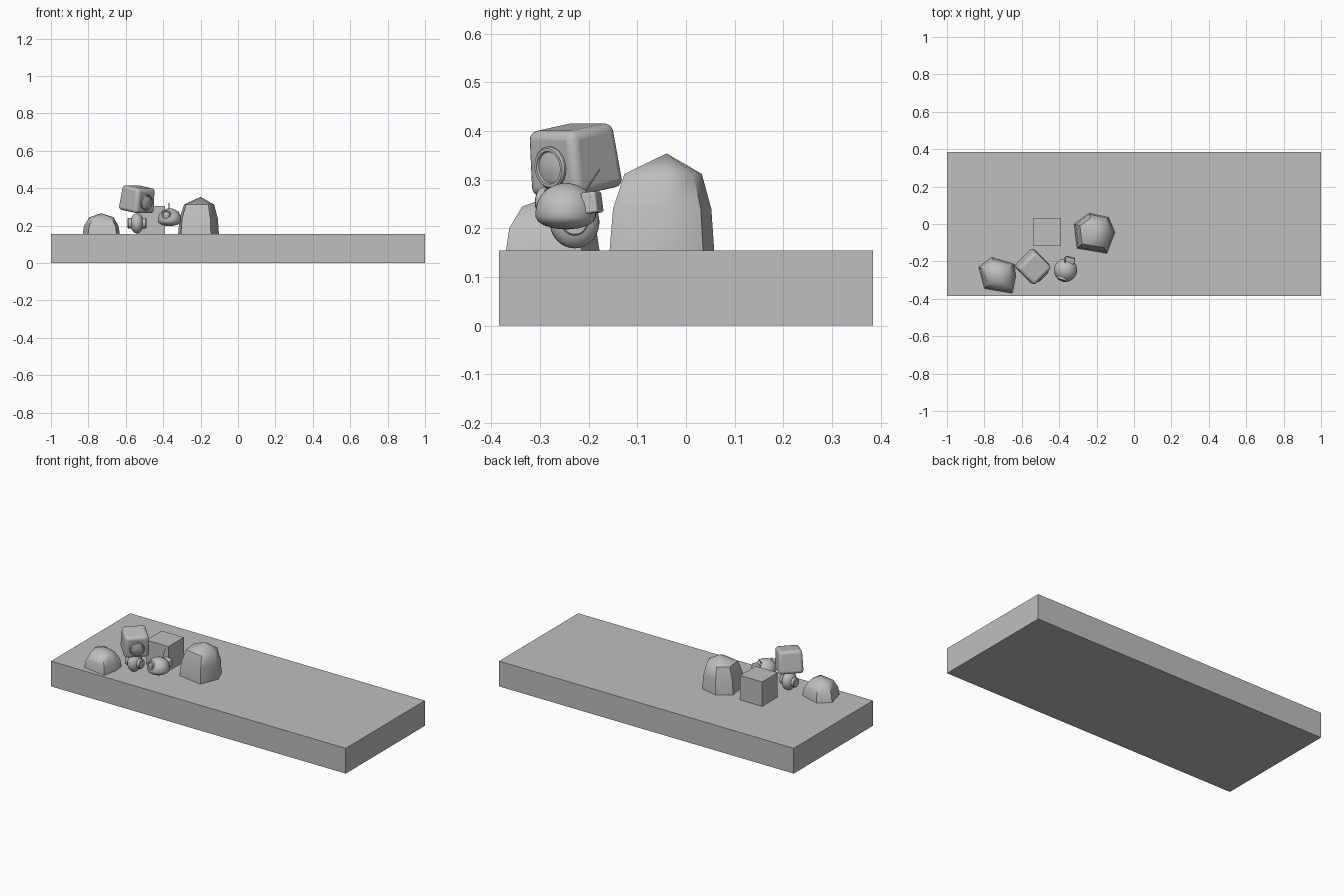
import bpy, math
from mathutils import Vector, Matrix

if "Cube" in bpy.data.objects:
    bpy.data.objects.remove(bpy.data.objects["Cube"])

grey = bpy.data.materials.new("plain grey")
grey.diffuse_color = (0.52, 0.52, 0.52, 1)
grey.use_nodes = True
grey.node_tree.nodes["Principled BSDF"].inputs["Base Color"].default_value = grey.diffuse_color


def finish(name, smooth=None):
    o = bpy.context.object
    o.name = name
    o.data.materials.append(grey)
    if smooth:
        bpy.ops.object.shade_smooth_by_angle(angle=math.radians(smooth))
    return o


def box(name, loc, size, rot=(0, 0, 0), bevel=0):
    bpy.ops.mesh.primitive_cube_add(size=1, location=loc, rotation=rot)
    o = finish(name)
    o.data.transform(Matrix.Diagonal((*size, 1)))
    if bevel:
        m = o.modifiers.new("bevel", 'BEVEL')
        m.width, m.segments = bevel, 4
        bpy.ops.object.shade_smooth_by_angle(angle=math.radians(40))
    return o


def ball(name, loc, radii):
    bpy.ops.mesh.primitive_uv_sphere_add(segments=32, ring_count=20, radius=1, location=loc)
    o = finish(name, 60)
    o.data.transform(Matrix.Diagonal((*radii, 1)))
    return o


def lathe(name, loc, axis, profile, n=32):
    """Turn (radius, height) points round an axis; both ends are closed."""
    q = Vector(axis).to_track_quat('Z', 'Y')
    verts, faces = [], []
    for r, h in profile:
        for i in range(n):
            a = 2 * math.pi * i / n
            verts.append(Vector(loc) + q @ Vector((r * math.cos(a), r * math.sin(a), h)))
    for k in range(len(profile) - 1):
        for i in range(n):
            j = (i + 1) % n
            faces.append((k*n + i, k*n + j, (k+1)*n + j, (k+1)*n + i))
    faces += [tuple(range(n))[::-1], tuple(range(len(verts) - n, len(verts)))]
    return mesh(name, verts, faces, 35)


def mesh(name, verts, faces, smooth):
    me = bpy.data.meshes.new(name)
    me.from_pydata(verts, [], faces)
    o = bpy.data.objects.new(name, me)
    bpy.context.collection.objects.link(o)
    bpy.ops.object.select_all(action='DESELECT')
    o.select_set(True)
    bpy.context.view_layer.objects.active = o
    return finish(name, smooth)


def rock(name, outline, rings, apex):
    """Loft an uneven outline up to an apex, shrinking ring by ring."""
    n = len(outline)
    verts, faces = [], []
    for z, s in rings:
        for x, y in outline:
            verts.append((apex[0] + (x - apex[0]) * s, apex[1] + (y - apex[1]) * s, z))
    verts.append(apex)
    for k in range(len(rings) - 1):
        for i in range(n):
            j = (i + 1) % n
            faces.append((k*n + i, k*n + j, (k+1)*n + j, (k+1)*n + i))
    top = (len(rings) - 1) * n
    faces += [(top + i, top + (i + 1) % n, len(verts) - 1) for i in range(n)]
    faces.append(tuple(range(n))[::-1])
    return mesh(name, verts, faces, 45)


# Platform and crate
box("platform", (0, 0, 0.0775), (2, 0.768, 0.155))
box("crate", (-0.465, -0.042, 0.23), (0.15, 0.15, 0.15))

# Boulders (outlines run anticlockwise)
rock("small_boulder",
     [(-0.80, -0.345), (-0.65, -0.37), (-0.632, -0.28), (-0.64, -0.215), (-0.76, -0.178), (-0.83, -0.23)],
     [(0.155, 1), (0.20, 0.93), (0.245, 0.65)], (-0.73, -0.275, 0.267))
rock("tall_boulder",
     [(-0.305, -0.13), (-0.145, -0.157), (-0.102, -0.045), (-0.135, 0.035), (-0.24, 0.058), (-0.32, 0.0)],
     [(0.155, 1), (0.24, 0.94), (0.312, 0.74)], (-0.20, -0.04, 0.354))

# Box-headed figure: tapered head turned to the front right and nodding
head_rot = Matrix.Rotation(math.radians(45), 4, 'Z') @ Matrix.Rotation(math.radians(9), 4, 'X')
head_pos = Vector((-0.538, -0.23, 0.342))
head = box("square_head", head_pos, (0.143, 0.143, 0.134), head_rot.to_euler(), 0.018)
for v in head.data.vertices:
    if v.co.z > 0:
        v.co.x *= 0.93
        v.co.y *= 0.90
face = head_rot @ Vector((0, -1, 0.06))
eye_ring = [(0.043, -0.008), (0.043, 0.004), (0.040, 0.008), (0.034, 0.008), (0.032, 0.003),
            (0.02, 0.006), (0.004, 0.008)]
lathe("square_head_eye", head_pos + head_rot @ Vector((0, -0.069, -0.006)), face, eye_ring)

# Egg-shaped body with a hub on each side
body = Vector((-0.54, -0.229, 0.213))
ball("egg_body", body, (0.036, 0.051, 0.054))
for side, s in (("left", -1), ("right", 1)):
    lathe(side + "_hub", body, (s, 0, 0),
          [(0.028, 0.015), (0.028, 0.046), (0.025, 0.050), (0.004, 0.050)])

# Floating round figure: dome over a shallow bowl
dome = [(0.062 * math.cos(a), 0.058 * math.sin(a)) for a in [i * math.pi / 20 for i in range(10)]]
lathe("round_shell", (-0.366, -0.247, 0.235), (0, 0, 1),
      [(0.004, -0.037), (0.025, -0.035), (0.045, -0.029), (0.057, -0.021), (0.062, -0.012)]
      + dome + [(0.003, 0.058)])
gaze = Vector((-0.35, -0.93, 0.15)).normalized()
lathe("round_shell_eye", Vector((-0.366, -0.247, 0.251)) + gaze * 0.056, gaze,
      [(0.026, -0.012), (0.026, 0.001), (0.022, 0.004), (0.017, 0.004), (0.015, 0.001), (0.003, 0.007)])

# Backpack and slanted antenna
box("backpack", (-0.343, -0.193, 0.253), (0.052, 0.032, 0.044), (math.radians(8), 0, math.radians(-15)), 0.005)
start, end = Vector((-0.368, -0.212, 0.27)), Vector((-0.369, -0.177, 0.322))
lathe("antenna", start, end - start, [(0.0025, 0), (0.0015, (end - start).length)], 10)
